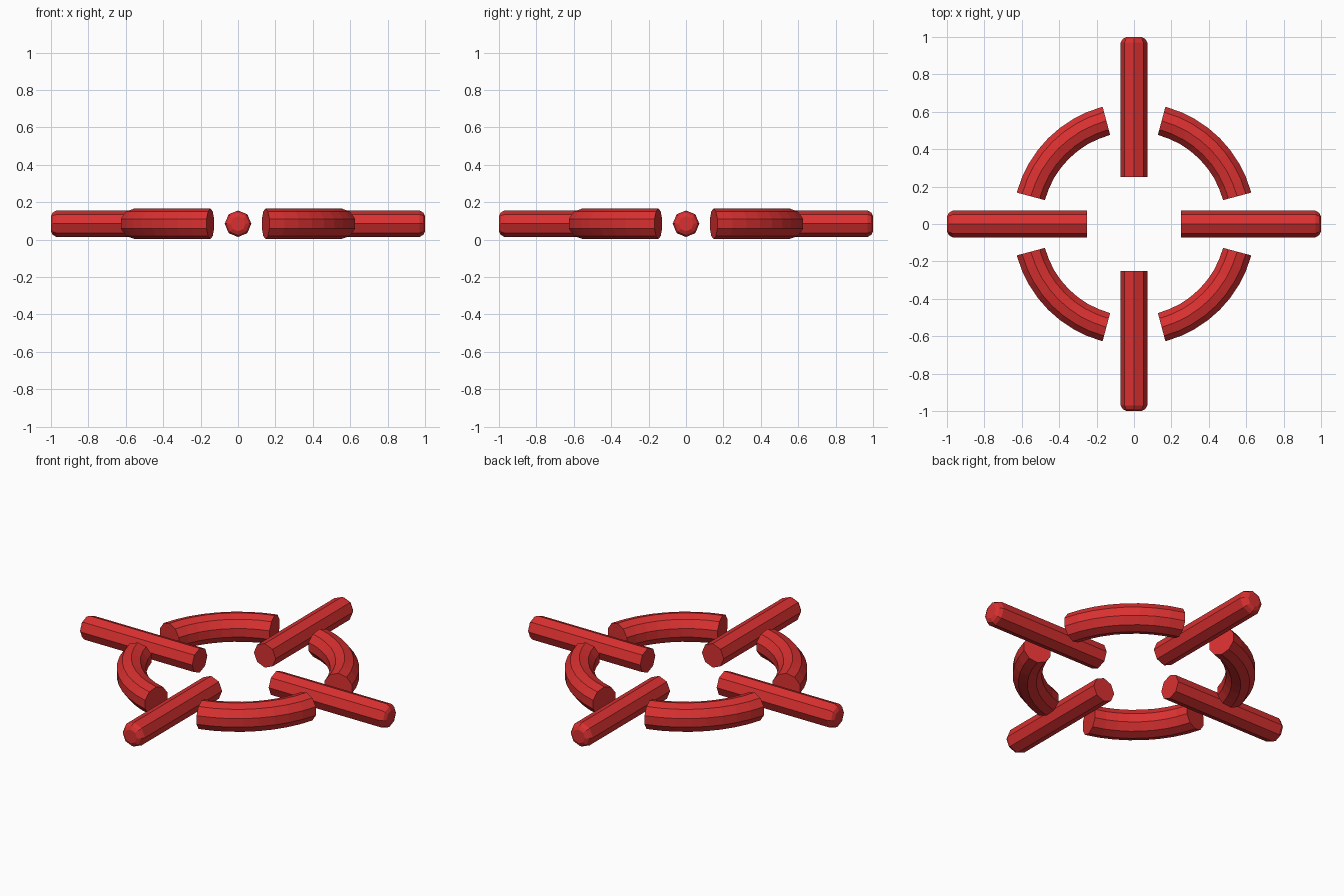
import bpy, bmesh, math

if "Cube" in bpy.data.objects:
    bpy.data.objects.remove(bpy.data.objects["Cube"])

RED = bpy.data.materials.new("red")
RED.diffuse_color = (0.70, 0.03, 0.03, 1)
RED.use_nodes = True
RED.node_tree.nodes["Principled BSDF"].inputs["Base Color"].default_value = RED.diffuse_color
ZC = 0.085  # height of all the part centres


def loft(name, rings):
    """Skin equal-sized point rings and cap both ends."""
    bm = bmesh.new()
    loops = [[bm.verts.new(p) for p in ring] for ring in rings]
    n = len(loops[0])
    for a, b in zip(loops, loops[1:]):
        for i in range(n):
            j = (i + 1) % n
            bm.faces.new((a[i], a[j], b[j], b[i]))
    bm.faces.new(loops[0])
    bm.faces.new(loops[-1])
    bmesh.ops.recalc_face_normals(bm, faces=bm.faces)
    me = bpy.data.meshes.new(name)
    bm.to_mesh(me)
    bm.free()
    me.materials.append(RED)
    ob = bpy.data.objects.new(name, me)
    bpy.context.collection.objects.link(ob)
    return ob


def section(dist, radius, sides, angle):
    """Upright polygon, corner up, centred dist from the axis at an angle."""
    pts = []
    for i in range(sides):
        t = 2 * math.pi * i / sides
        pts.append((dist + radius * math.sin(t), ZC + radius * math.cos(t)))
    return [(r * math.cos(angle), r * math.sin(angle), z) for r, z in pts]


def bar_ring(x, radius):
    return [(x, radius * math.sin(i * math.pi / 4),
             ZC + radius * math.cos(i * math.pi / 4)) for i in range(8)]


names = ["right", "back", "left", "front"]
for k, side in enumerate(names):
    # eight-sided bar with rounded outer tip
    bar = loft(side + "_bar", [bar_ring(x, r) for x, r in
               ((0.25, 0.071), (0.97, 0.071), (0.99, 0.06), (1.0, 0.04))])
    bar.rotation_euler.z = k * math.pi / 2

    # quarter ring arc between two bars
    arc = loft("ring_arc_%d" % (k + 1),
               [section(0.571, 0.082, 10, math.radians(15 + 7.5 * i))
                for i in range(9)])
    arc.rotation_euler.z = k * math.pi / 2
